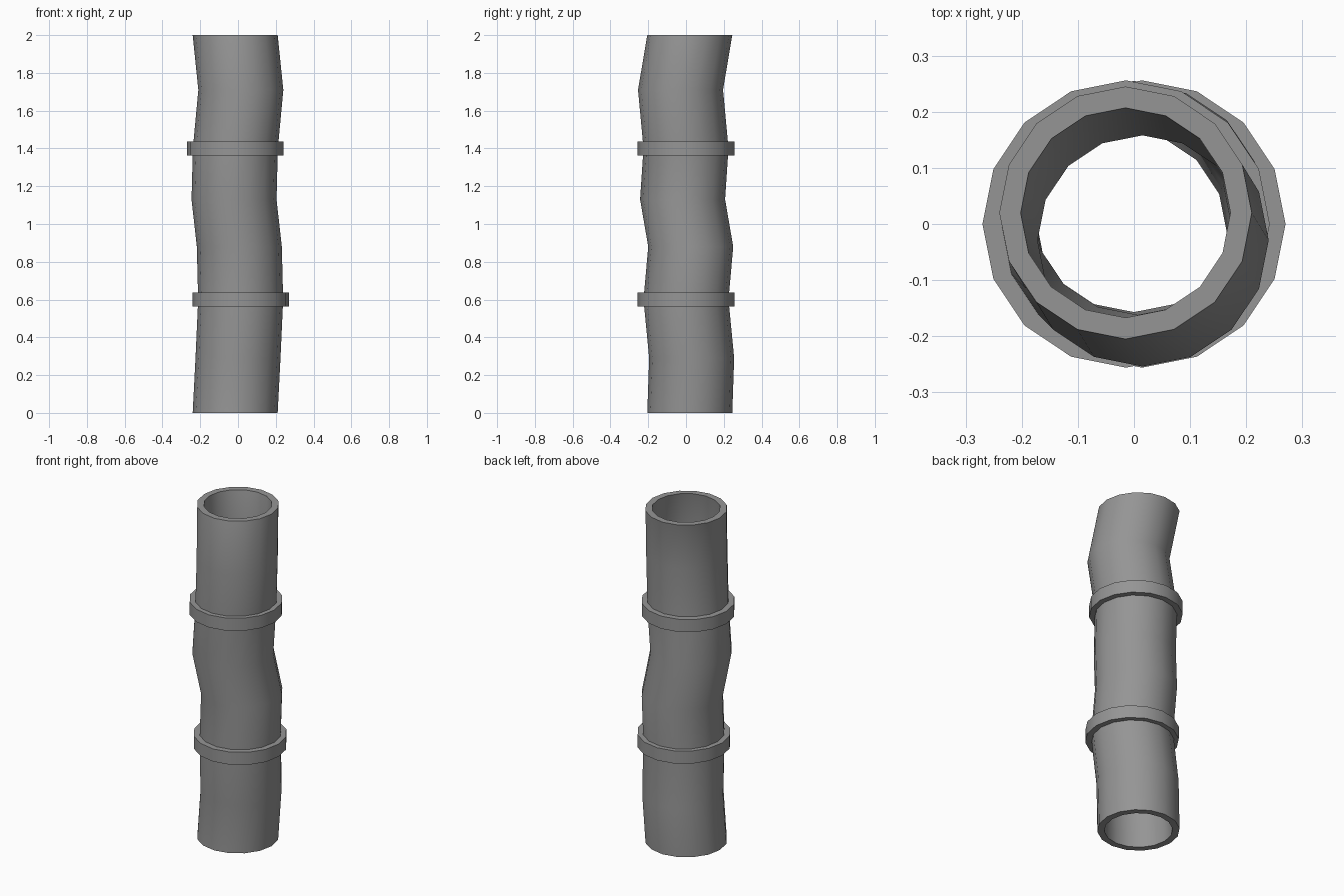
import bpy, bmesh, math

SIDES = 16

cube = bpy.data.objects.get("Cube")
if cube:
    bpy.data.objects.remove(cube, do_unlink=True)

grey = bpy.data.materials.new("grey_metal")
grey.use_nodes = True
grey.diffuse_color = (0.3, 0.3, 0.3, 1)
bsdf = grey.node_tree.nodes["Principled BSDF"]
bsdf.inputs["Base Color"].default_value = grey.diffuse_color
bsdf.inputs["Roughness"].default_value = 0.6


def hollow_tube(name, centres, outer, inner):
    """Sweep a level ring along the centres, outside up and inside down."""
    bm = bmesh.new()
    path = [(c, outer) for c in centres] + [(c, inner) for c in reversed(centres)]
    rings = []
    for (x, y, z), r in path:
        angles = [math.tau * i / SIDES for i in range(SIDES)]
        rings.append([bm.verts.new((x + r * math.cos(a), y + r * math.sin(a), z))
                      for a in angles])
    for k, low in enumerate(rings):
        high = rings[(k + 1) % len(rings)]
        for i in range(SIDES):
            j = (i + 1) % SIDES
            bm.faces.new((low[i], low[j], high[j], high[i]))
    bmesh.ops.recalc_face_normals(bm, faces=bm.faces)
    mesh = bpy.data.meshes.new(name)
    bm.to_mesh(mesh)
    bm.free()
    mesh.materials.append(grey)
    obj = bpy.data.objects.new(name, mesh)
    bpy.context.collection.objects.link(obj)
    bpy.ops.object.select_all(action='DESELECT')
    obj.select_set(True)
    bpy.context.view_layer.objects.active = obj
    bpy.ops.object.shade_smooth_by_angle(angle=math.radians(30))
    return obj


# Crooked pipe
bends = [(-0.015, 0.02, 0), (0, 0.03, 0.29), (0.014, 0, 0.6), (0.007, 0.025, 0.88),
         (-0.021, -0.018, 1.13), (-0.014, 0, 1.4), (0.015, -0.029, 1.71),
         (-0.015, 0.02, 2)]
hollow_tube("pipe", bends, 0.225, 0.187)

# Collars around two of the bends
for name, (x, y, z) in (("lower_collar", bends[2]), ("upper_collar", bends[5])):
    hollow_tube(name, [(x, y, z - 0.038), (x, y, z + 0.038)], 0.256, 0.21)
